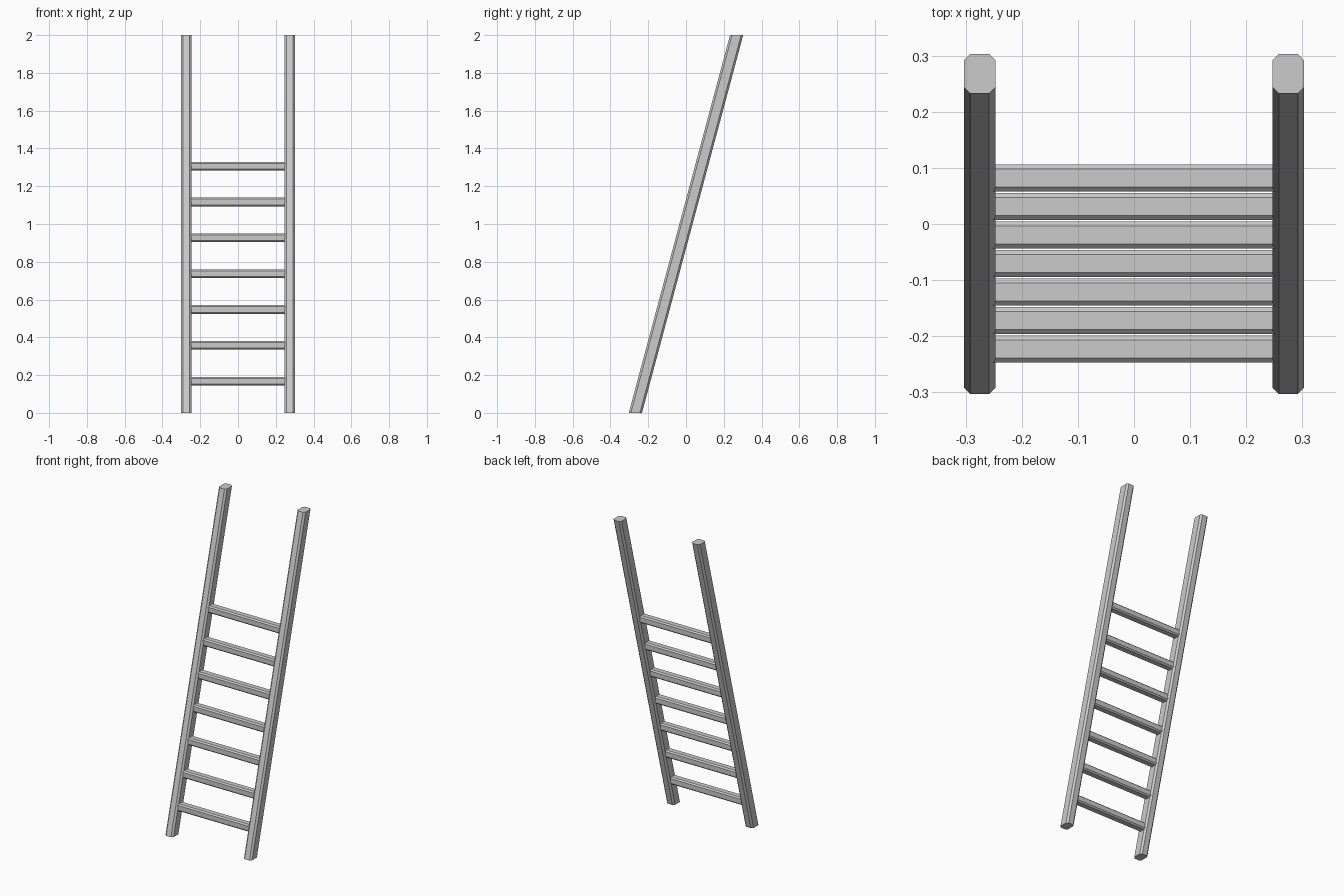
import bpy, bmesh, math

if "Cube" in bpy.data.objects:
    bpy.data.objects.remove(bpy.data.objects["Cube"])

SLOPE = math.tan(math.radians(15))   # backward lean of the ladder

grey = bpy.data.materials.new("light grey")
grey.diffuse_color = (0.6, 0.6, 0.6, 1)
grey.use_nodes = True
grey.node_tree.nodes["Principled BSDF"].inputs["Base Color"].default_value = grey.diffuse_color


def octagon(w, h, c):
    """Rectangle w x h with corners cut by c."""
    a, b = w / 2, h / 2
    return [(a - c, -b), (a, -b + c), (a, b - c), (a - c, b),
            (-a + c, b), (-a, b - c), (-a, -b + c), (-a + c, -b)]


def loft(name, start, end):
    """Solid between two matching outlines."""
    bm = bmesh.new()
    r0 = [bm.verts.new(p) for p in start]
    r1 = [bm.verts.new(p) for p in end]
    n = len(r0)
    bm.faces.new(r0)
    bm.faces.new(r1)
    for i in range(n):
        j = (i + 1) % n
        bm.faces.new((r0[i], r0[j], r1[j], r1[i]))
    bmesh.ops.recalc_face_normals(bm, faces=bm.faces)
    me = bpy.data.meshes.new(name)
    bm.to_mesh(me)
    bm.free()
    me.materials.append(grey)
    ob = bpy.data.objects.new(name, me)
    bpy.context.collection.objects.link(ob)
    return ob


# Leaning side rails, cut level at floor and top
rail = octagon(0.056, 0.07, 0.011)
for side, x0 in (("left", -0.275), ("right", 0.275)):
    loft(side + "_rail",
         [(x0 + x, y - SLOPE, 0) for x, y in rail],
         [(x0 + x, y + SLOPE, 2) for x, y in rail])

# Seven level rungs following the lean
rung = octagon(0.048, 0.046, 0.008)
for i in range(7):
    zc = 0.168 + 0.1897 * i
    yc = (zc - 1) * SLOPE
    loft(f"rung_{i + 1}",
         [(-0.25, yc + y, zc + z) for y, z in rung],
         [(0.25, yc + y, zc + z) for y, z in rung])
